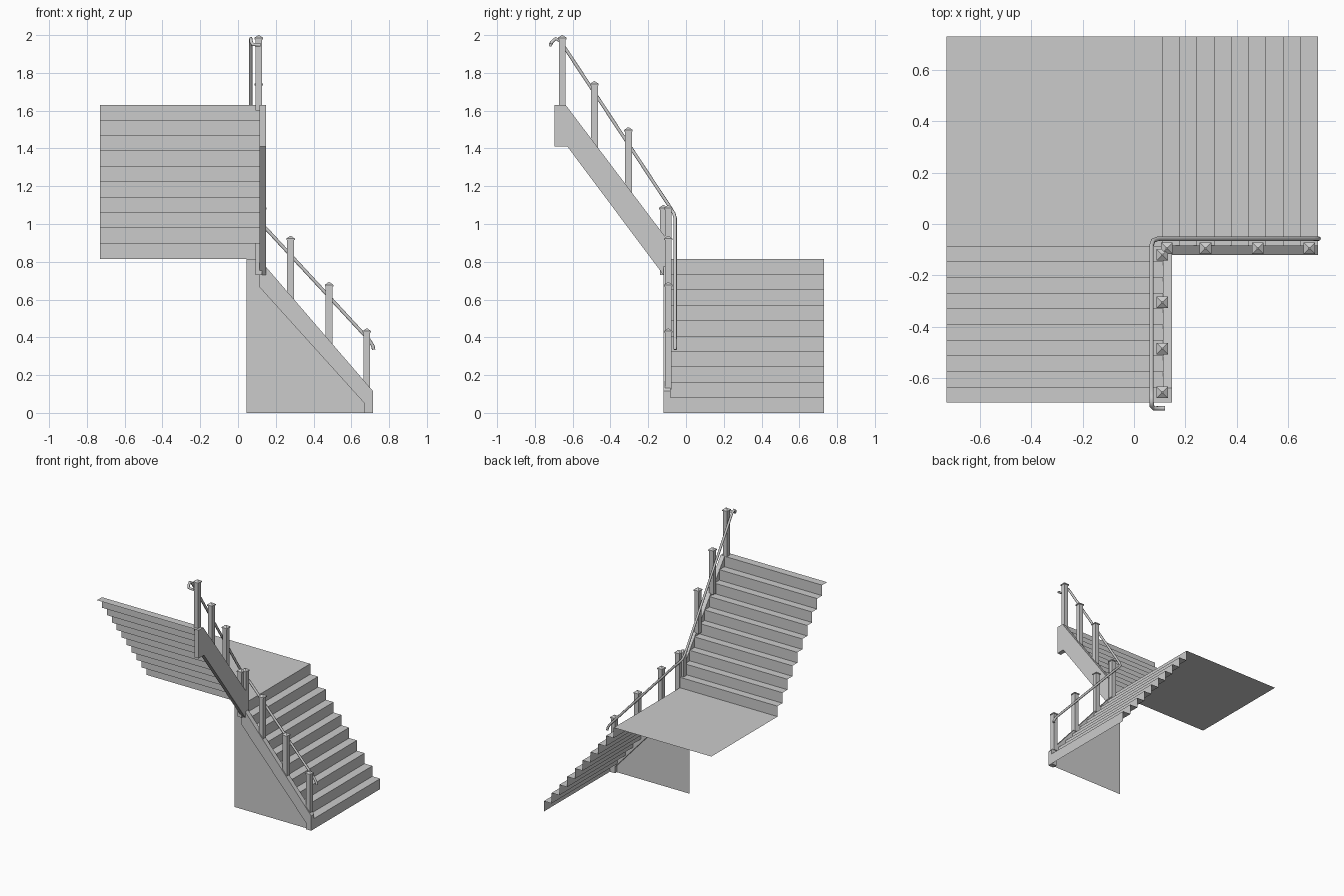
import bpy, bmesh
from mathutils import Vector

if "Cube" in bpy.data.objects:
    bpy.data.objects.remove(bpy.data.objects["Cube"])


def make(name, verts, faces):
    me = bpy.data.meshes.new(name)
    me.from_pydata(verts, [], faces)
    bm = bmesh.new()
    bm.from_mesh(me)
    bmesh.ops.recalc_face_normals(bm, faces=bm.faces)
    bm.to_mesh(me)
    bm.free()
    ob = bpy.data.objects.new(name, me)
    bpy.context.collection.objects.link(ob)
    return ob


def place(axis, s, t, z):
    # s runs along the flight, t runs across it
    return (s, t, z) if axis == 'x' else (t, s, z)


def sheet(name, axis, profile, t0, t1):
    v = [place(axis, s, t, z) for s, z in profile for t in (t0, t1)]
    f = [(2*i, 2*i+1, 2*i+3, 2*i+2) for i in range(len(profile) - 1)]
    return make(name, v, f)


def slab(name, axis, profile, t0, t1):
    n = len(profile)
    v = [place(axis, s, t, z) for t in (t0, t1) for s, z in profile]
    f = [tuple(range(n)), tuple(range(2*n - 1, n - 1, -1))]
    f += [(i, (i+1) % n, n + (i+1) % n, n + i) for i in range(n)]
    return make(name, v, f)


RISE = 0.0815


def stairs(start, run, z0, n=10):
    p = []
    for i in range(n):
        p += [(start - run*i, z0 + RISE*i), (start - run*i, z0 + RISE*(i+1))]
    return p


# lower flight and landing: one thin folded sheet each
low = stairs(0.715, 0.067, 0)
sheet("lower_steps", 'x', low, -0.085, 0.73)
sheet("landing", 'x', [(0.112, 0.815), (-0.73, 0.815)], -0.085, 0.73)

# upper flight with top tread
sheet("upper_steps", 'y', stairs(-0.085, 0.061, 0.815) + [(-0.695, 1.63)], -0.73, 0.115)

# side stringers
slab("lower_stringer", 'x', [(0.715, 0), (0.715, 0.115), (0.11, 0.817),
                             (0.11, 0.67), (0.67, 0.05), (0.67, 0)], -0.12, -0.083)
slab("upper_stringer", 'y', [(-0.695, 1.63), (-0.637, 1.63), (-0.112, 0.935),
                             (-0.112, 0.72), (-0.628, 1.41), (-0.695, 1.41)], 0.113, 0.147)

# wall panel under the lower flight
make("wall_panel", [(x, -0.105, z) for x, z in
                    [(0.045, 0), (0.68, 0), (0.68, 0.05), (0.11, 0.69), (0.11, 0.815), (0.045, 0.815)]],
     [(0, 1, 2, 3, 4, 5)])


# newel posts: square shaft, wider cap, shallow pyramid
def post(name, x, y, z0, z1):
    rings = [(0.018, z0), (0.018, z1 - 0.022), (0.0225, z1 - 0.022), (0.0225, z1 - 0.014), (0.003, z1)]
    v = [(x + a*r, y + b*r, z) for r, z in rings for a, b in ((-1, -1), (1, -1), (1, 1), (-1, 1))]
    f = [(3, 2, 1, 0), (16, 17, 18, 19)]
    for k in range(4):
        f += [(4*k + i, 4*k + (i+1) % 4, 4*k + 4 + (i+1) % 4, 4*k + 4 + i) for i in range(4)]
    make(name, v, f)


for i, (x, top) in enumerate([(0.682, 0.447), (0.482, 0.692), (0.278, 0.937), (0.128, 1.10)]):
    post(f"lower_post_{i+1}", x, -0.094, 0.115 + 1.16*(0.715 - x) - 0.03, top)
for i, (y, top) in enumerate([(-0.12, 1.10), (-0.305, 1.512), (-0.485, 1.756), (-0.655, 2.0)]):
    z0 = 0.73 if i == 0 else min(1.6, 0.935 + 1.324*(-0.112 - y) - 0.03)
    post(f"upper_post_{i+1}", 0.11, y, z0, top)

# round handrail following both flights, with curled ends
path = [(0.718, -0.057, 0.335), (0.714, -0.057, 0.355), (0.695, -0.057, 0.385),
        (0.14, -0.057, 0.985), (0.095, -0.057, 1.03), (0.075, -0.064, 1.055),
        (0.068, -0.085, 1.09), (0.068, -0.637, 1.926), (0.068, -0.668, 1.97),
        (0.068, -0.69, 1.982), (0.069, -0.708, 1.966), (0.078, -0.717, 1.95), (0.12, -0.717, 1.947)]
cu = bpy.data.curves.new("handrail", 'CURVE')
cu.dimensions = '3D'
cu.bevel_depth = 0.009
cu.bevel_resolution = 2
cu.use_fill_caps = True
sp = cu.splines.new('POLY')
sp.points.add(len(path) - 1)
for p, c in zip(sp.points, path):
    p.co = (*c, 1)
rail = bpy.data.objects.new("handrail", cu)
bpy.context.collection.objects.link(rail)
